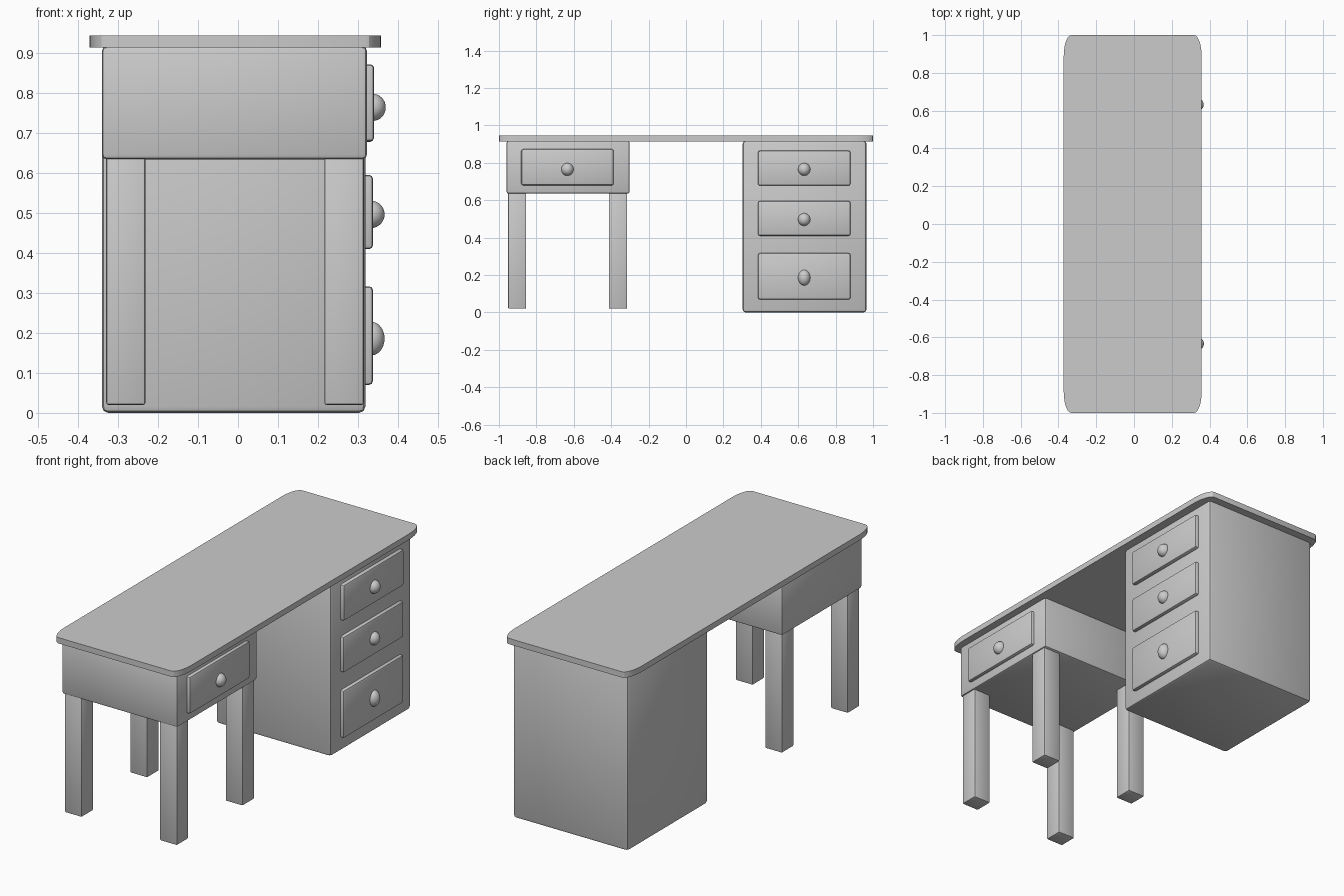
import bpy, bmesh
from mathutils import Vector

if "Cube" in bpy.data.objects:
    bpy.data.objects.remove(bpy.data.objects["Cube"])


def box(name, lo, hi, bevel=0.012, segments=2, stretch=False):
    """Bevelled box between two corners; stretch rounds only the upright edges, in proportion to size."""
    lo, hi = Vector(lo), Vector(hi)
    size, mid = hi - lo, (lo + hi) / 2
    bm = bmesh.new()
    bmesh.ops.create_cube(bm, size=1)
    if not stretch:
        bmesh.ops.scale(bm, vec=size, verts=bm.verts)
    edges = list(bm.edges)
    if stretch:
        edges = [e for e in edges if abs(e.verts[0].co.z - e.verts[1].co.z) > 0.5]
    bmesh.ops.bevel(bm, geom=edges, offset=bevel, segments=segments,
                    profile=0.5, affect='EDGES')
    if stretch:
        bmesh.ops.scale(bm, vec=size, verts=bm.verts)
    mesh = bpy.data.meshes.new(name)
    bm.to_mesh(mesh)
    bm.free()
    ob = bpy.data.objects.new(name, mesh)
    ob.location = mid
    bpy.context.collection.objects.link(ob)
    return smooth(ob)


def smooth(ob):
    bpy.ops.object.select_all(action='DESELECT')
    ob.select_set(True)
    bpy.context.view_layer.objects.active = ob
    bpy.ops.object.shade_smooth_by_angle(angle=0.45)
    return ob


def drawer(name, y, z0, z1, front, knob_z, knob_rz, knob_tip):
    """Raised drawer front with an oval knob."""
    box(name + "_front", (0.29, y - 0.247, z0), (front, y + 0.247, z1), 0.01)
    bpy.ops.mesh.primitive_uv_sphere_add(segments=32, ring_count=16, radius=1,
                                         location=(knob_tip - 0.033, y, knob_z))
    knob = bpy.context.object
    knob.name = name + "_knob"
    knob.scale = (0.033, 0.033, knob_rz)
    smooth(knob)


# Table top with rounded corners
box("table_top", (-0.372, -1, 0.915), (0.358, 1, 0.945), 0.055, 6, stretch=True)

# Drawer pedestal and the smaller drawer case
box("pedestal", (-0.341, 0.303, 0), (0.319, 0.965, 0.918), 0.016)
box("drawer_case", (-0.341, -0.96, 0.635), (0.323, -0.301, 0.918), 0.012)

# Four legs under the drawer case
for side, x0, x1 in (("back", -0.33, -0.232), ("front", 0.216, 0.315)):
    for end, y0, y1 in (("outer", -0.951, -0.855), ("inner", -0.413, -0.315)):
        box(f"{side}_{end}_leg", (x0, y0, 0.02), (x1, y1, 0.65), 0.006)

# Drawers
drawer("case_drawer", -0.634, 0.68, 0.873, 0.341, 0.765, 0.034, 0.37)
drawer("top_drawer", 0.632, 0.678, 0.865, 0.339, 0.765, 0.034, 0.369)
drawer("middle_drawer", 0.632, 0.41, 0.596, 0.338, 0.497, 0.034, 0.367)
drawer("bottom_drawer", 0.632, 0.07, 0.317, 0.338, 0.186, 0.042, 0.367)
